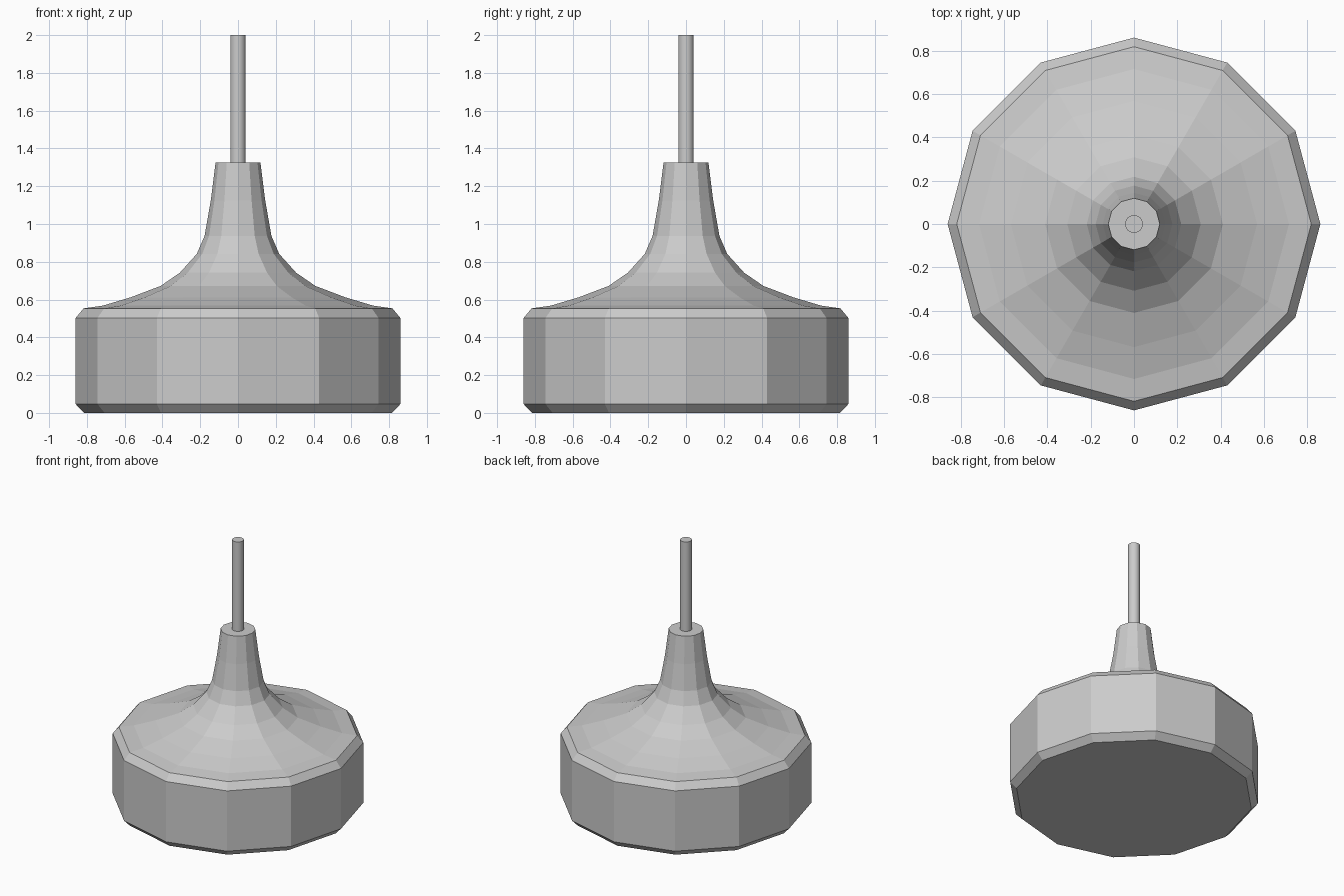
import bpy, bmesh
from math import cos, sin, pi

if "Cube" in bpy.data.objects:
    bpy.data.objects.remove(bpy.data.objects["Cube"])


def lathe(name, profile, sides):
    """Closed flat-faced solid of revolution from (radius, height) pairs."""
    bm = bmesh.new()
    rings = [[bm.verts.new((r * cos(2 * pi * i / sides), r * sin(2 * pi * i / sides), z))
              for i in range(sides)] for r, z in profile]
    for low, high in zip(rings, rings[1:]):
        for i in range(sides):
            j = (i + 1) % sides
            bm.faces.new((low[i], low[j], high[j], high[i]))
    bm.faces.new(rings[0][::-1])
    bm.faces.new(rings[-1])
    mesh = bpy.data.meshes.new(name)
    bm.to_mesh(mesh)
    bm.free()
    obj = bpy.data.objects.new(name, mesh)
    bpy.context.collection.objects.link(obj)
    return obj


# Twelve-sided shade: bevelled drum flaring up into a narrow neck
lathe("lamp_shade", [
    (0.815, 0), (0.86, 0.047), (0.86, 0.502), (0.818, 0.553),
    (0.715, 0.568), (0.568, 0.612), (0.41, 0.672), (0.308, 0.742),
    (0.218, 0.842), (0.177, 0.937), (0.144, 1.125), (0.119, 1.325)], 12)

# Hanging rod rising from the neck
rod = lathe("hanging_rod", [(0.041, 1.325), (0.041, 2.0)], 16)
for face in rod.data.polygons:
    face.use_smooth = len(face.vertices) == 4
for edge in rod.data.edges:
    a, b = (rod.data.vertices[v].co.z for v in edge.vertices)
    edge.use_edge_sharp = abs(a - b) < 0.01
